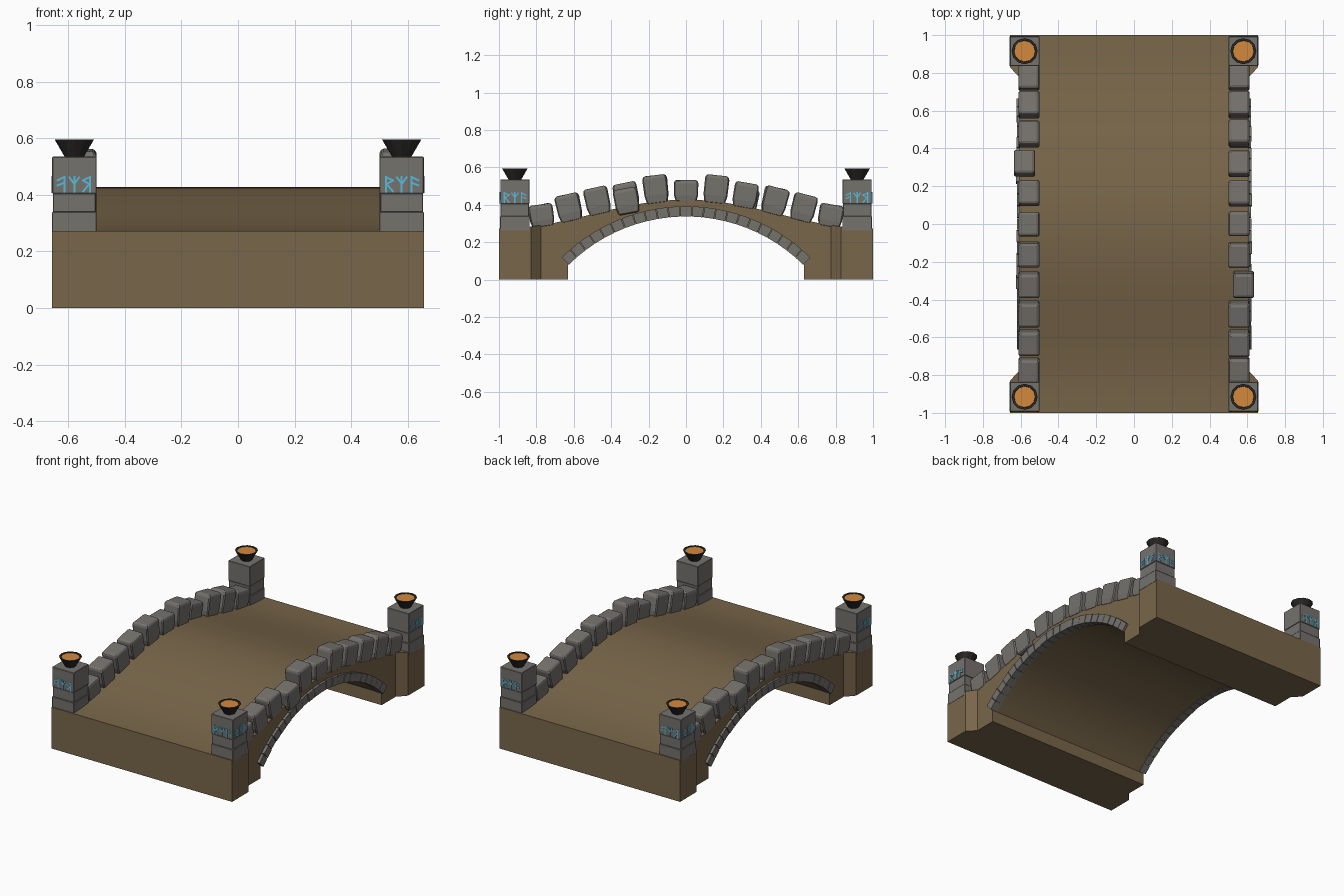
import bpy, bmesh, math, random
from mathutils import Matrix, Vector

if "Cube" in bpy.data.objects:
    bpy.data.objects.remove(bpy.data.objects["Cube"])

random.seed(4)

def material(name, rgb):
    m = bpy.data.materials.new(name)
    m.diffuse_color = (*rgb, 1)
    m.use_nodes = True
    m.node_tree.nodes["Principled BSDF"].inputs["Base Color"].default_value = m.diffuse_color
    return m

EARTH = material("brown_masonry", (0.19, 0.133, 0.068))
STONE = material("grey_stone", (0.178, 0.168, 0.152))
IRON = material("dark_iron", (0.022, 0.021, 0.019))
EMBER = material("orange_ember", (0.65, 0.25, 0.045))
GLOW = material("blue_glow", (0.10, 0.48, 0.68))

def finish(name, bm, mat, smooth=False, bevel=0):
    bmesh.ops.remove_doubles(bm, verts=bm.verts, dist=1e-5)
    bmesh.ops.recalc_face_normals(bm, faces=bm.faces)
    me = bpy.data.meshes.new(name)
    bm.to_mesh(me)
    bm.free()
    me.materials.append(mat)
    ob = bpy.data.objects.new(name, me)
    bpy.context.collection.objects.link(ob)
    if bevel:
        b = ob.modifiers.new("worn_edges", "BEVEL")
        b.width, b.segments = bevel, 1
    if smooth:
        bpy.ops.object.select_all(action="DESELECT")
        ob.select_set(True)
        bpy.context.view_layer.objects.active = ob
        bpy.ops.object.shade_smooth_by_angle(angle=math.radians(25))
    return ob

def box(bm, centre, size, rot=Matrix()):
    m = Matrix.Translation(centre) @ rot @ Matrix.Diagonal((*size, 1))
    return bmesh.ops.create_cube(bm, size=1, matrix=m)["verts"]

# Shared curves of the bridge
R_IN, R_OUT, Z_C, HALF = 0.893, 0.945, -0.553, 0.63

def deck_z(y):
    return 0.272 + 0.155 * (0.5 + 0.5 * math.cos(math.pi * y))

def half_width(y):
    t = min(1, max(0, (abs(y) - 0.775) / 0.055))
    return 0.605 + 0.052 * t

# Bridge body: cross-sections lofted along y, with the arch cut into the underside
half_angle = math.asin(HALF / R_IN)
sections = [(y, 0) for y in (-1, -0.915, -0.83, -0.775, -0.70, -HALF)]
for i in range(33):
    a = half_angle * (i / 16 - 1)
    sections.append((R_IN * math.sin(a), Z_C + R_IN * math.cos(a)))
sections += [(y, 0) for y in (HALF, 0.70, 0.775, 0.83, 0.915, 1)]

bm = bmesh.new()
rings = []
for y, low in sections:
    w, top = half_width(y), deck_z(y)
    rings.append([bm.verts.new(p) for p in ((-w, y, low), (w, y, low), (w, y, top), (-w, y, top))])
for (s, r), (s2, r2) in zip(zip(sections, rings), zip(sections[1:], rings[1:])):
    step = abs(s[0] - s2[0]) < 1e-4      # vertical step at the arch springing
    for k in ([0] if step else range(4)):
        j = (k + 1) % 4
        bm.faces.new((r[k], r[j], r2[j], r2[k]))
bm.faces.new(rings[0])
bm.faces.new(rings[-1])
finish("bridge_body", bm, EARTH, smooth=True)

# Arch ring stones on both sides
N = 23
for side, label in ((-1, "left"), (1, "right")):
    bm = bmesh.new()
    for i in range(N):
        a0 = half_angle * (2 * i / N - 1) + 0.002
        a1 = half_angle * (2 * (i + 1) / N - 1) - 0.002
        out = 0.621 + random.uniform(-0.003, 0.003)
        corners = [(a0, R_IN - 0.003), (a1, R_IN - 0.003), (a1, R_OUT), (a0, R_OUT)]
        inner, outer = [[bm.verts.new((side * x, r * math.sin(a), Z_C + r * math.cos(a)))
                         for a, r in corners] for x in (0.57, out)]
        bm.faces.new(inner)
        bm.faces.new(outer)
        for k in range(4):
            j = (k + 1) % 4
            bm.faces.new((inner[k], inner[j], outer[j], outer[k]))
    finish(f"arch_ring_{label}", bm, STONE)

# Parapet stones: bulging blocks following the deck slope, one displaced on each side
HEIGHTS = (0.105, 0.14, 0.125, 0.135, 0.135, 0.11)
for side, label in ((-1, "left"), (1, "right")):
    bm = bmesh.new()
    for i in range(-5, 6):
        y = i * 0.1525
        h = HEIGHTS[abs(i)]
        loose = i == -2 * side
        x = side * (0.58 if loose else 0.556)
        slope = math.atan((deck_z(y + 0.02) - deck_z(y - 0.02)) / 0.04)
        tilt = Matrix.Rotation(slope + random.uniform(-0.03, 0.03), 4, "X")
        base = Vector((x, y, deck_z(y) - 0.012 - (0.03 if loose else 0)))
        levels = []
        for t, wy, wx in ((0, 0.108, 0.10), (0.3, 0.128, 0.11), (0.9, 0.13, 0.11), (1, 0.112, 0.094)):
            levels.append([bm.verts.new(base + tilt @ Vector((sx * wx / 2, sy * wy / 2, t * (h + 0.012))))
                           for sx, sy in ((-1, -1), (1, -1), (1, 1), (-1, 1))])
        bm.faces.new(levels[0])
        bm.faces.new(levels[-1])
        for lo, hi in zip(levels, levels[1:]):
            for k in range(4):
                j = (k + 1) % 4
                bm.faces.new((lo[k], lo[j], hi[j], hi[k]))
    finish(f"parapet_{label}", bm, STONE, bevel=0.006)

# Abstract carved marks, as strokes (u0, v0, u1, v1) on a pillar face
STROKES = [(-0.035, 0, -0.035, 0.056), (-0.035, 0.054, -0.06, 0.042), (-0.035, 0.034, -0.06, 0.024),
           (0, 0, 0, 0.056), (0, 0.03, -0.018, 0.054), (0, 0.03, 0.018, 0.054),
           (0.056, 0, 0.056, 0.056), (0.056, 0.054, 0.03, 0.042), (0.03, 0.042, 0.056, 0.028),
           (0.052, 0.028, 0.03, 0.002)]
PX, PY, PW = 0.579, 0.915, 0.156

def marks(bm, origin, along, normal):
    for u0, v0, u1, v1 in STROKES:
        p, q = [origin + along * u + Vector((0, 0, v)) for u, v in ((u0, v0), (u1, v1))]
        d = (q - p).normalized()
        rot = Matrix((d, normal.cross(d), normal)).transposed().to_4x4()
        box(bm, (p + q) / 2, ((q - p).length + 0.004, 0.007, 0.006), rot)

# Corner pillars, each with glowing marks and a fire bowl
for sx, lx in ((-1, "left"), (1, "right")):
    for sy, ly in ((-1, "front"), (1, "back")):
        tag = f"{ly}_{lx}"
        cx, cy = sx * PX, sy * PY
        bm = bmesh.new()
        for z0, z1, w in ((0.26, 0.339, PW + 0.002), (0.339, 0.405, PW - 0.004), (0.405, 0.535, PW)):
            box(bm, (cx, cy, (z0 + z1) / 2), (w, w, z1 - z0))
        finish(f"pillar_{tag}", bm, STONE, bevel=0.002)

        bm = bmesh.new()
        marks(bm, Vector((cx, cy + sy * PW / 2, 0.409)), Vector((-sx * sy * -1, 0, 0)), Vector((0, sy, 0)))
        marks(bm, Vector((cx + sx * PW / 2, cy, 0.409)), Vector((0, sy, 0)), Vector((sx, 0, 0)))
        finish(f"pillar_marks_{tag}", bm, GLOW)

        # Bowl: profile spun around the pillar axis
        bm = bmesh.new()
        prof = [(0, 0.533), (0.033, 0.533), (0.069, 0.595), (0.057, 0.595), (0.05, 0.58), (0, 0.58)]
        vs = [bm.verts.new((cx + r, cy, z)) for r, z in prof]
        es = [bm.edges.new(e) for e in zip(vs, vs[1:])]
        bmesh.ops.spin(bm, geom=vs + es, cent=(cx, cy, 0), axis=(0, 0, 1),
                       angle=math.tau, steps=12, use_merge=True)
        finish(f"fire_bowl_{tag}", bm, IRON)

        bm = bmesh.new()
        bmesh.ops.create_circle(bm, cap_ends=True, segments=12, radius=0.0555,
                                matrix=Matrix.Translation((cx, cy, 0.592)))
        finish(f"embers_{tag}", bm, EMBER)
